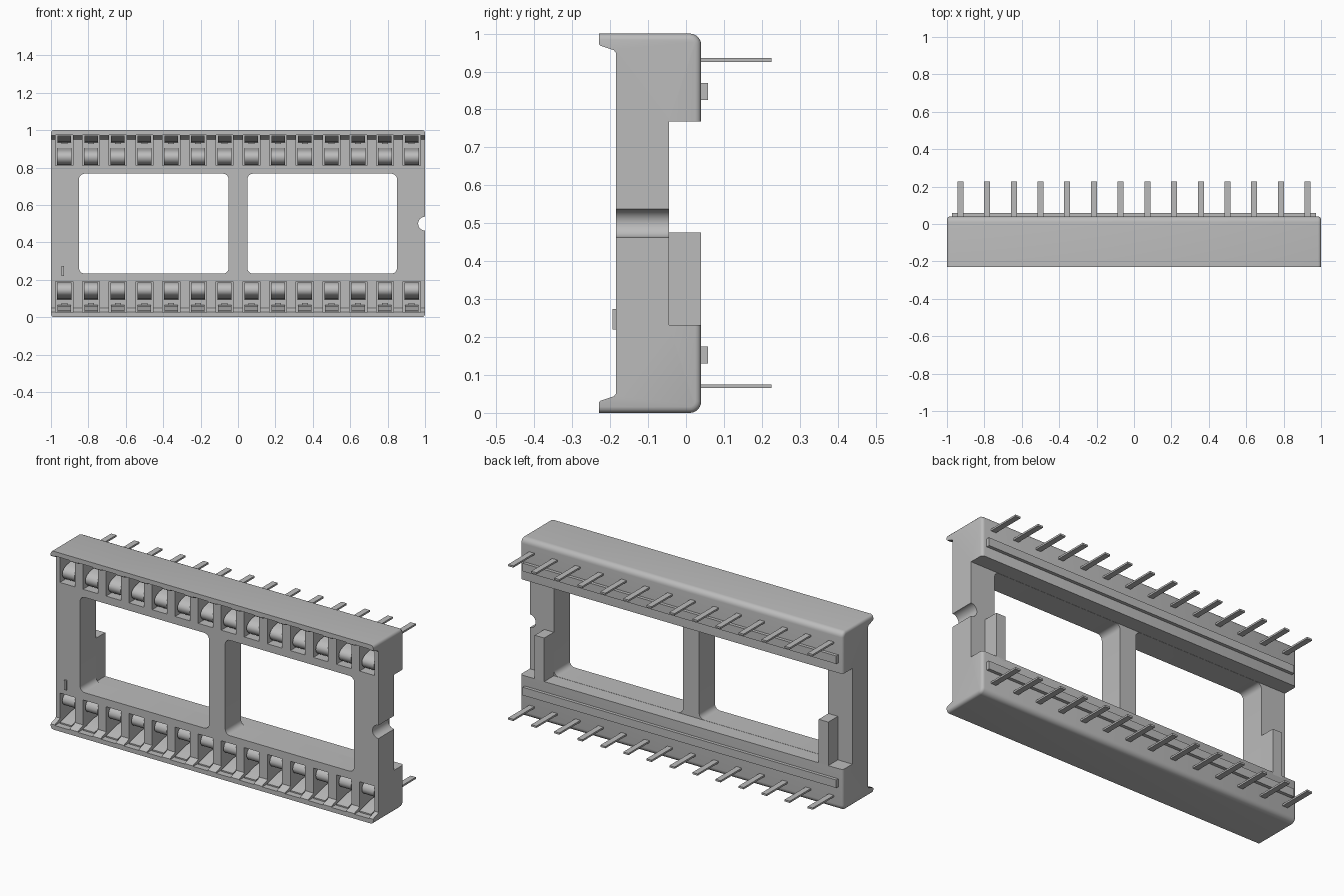
import bpy, bmesh, math

cube = bpy.data.objects.get("Cube")
if cube:
    bpy.data.objects.remove(cube, do_unlink=True)

PINS, PITCH = 14, 2 / 14
PIN_X = [(i - (PINS - 1) / 2) * PITCH for i in range(PINS)]

grey = bpy.data.materials.new("plain grey")
grey.use_nodes = True
grey.diffuse_color = (0.5, 0.5, 0.5, 1)
grey.node_tree.nodes["Principled BSDF"].inputs["Base Color"].default_value = (0.5, 0.5, 0.5, 1)


def finish(name, bm):
    bmesh.ops.recalc_face_normals(bm, faces=bm.faces)
    me = bpy.data.meshes.new(name)
    bm.to_mesh(me)
    bm.free()
    me.materials.append(grey)
    ob = bpy.data.objects.new(name, me)
    bpy.context.collection.objects.link(ob)
    return ob


def activate(ob):
    bpy.ops.object.select_all(action='DESELECT')
    ob.select_set(True)
    bpy.context.view_layer.objects.active = ob


def smooth(ob):
    activate(ob)
    bpy.ops.object.shade_smooth_by_angle(angle=math.radians(35))


def prism(bm, pts, shift):
    """Extrude a closed 3D outline along a vector."""
    face = bm.faces.new([bm.verts.new(p) for p in pts])
    new = bmesh.ops.extrude_face_region(bm, geom=[face])["geom"]
    verts = [g for g in new if isinstance(g, bmesh.types.BMVert)]
    bmesh.ops.translate(bm, verts=verts, vec=shift)


def box(bm, x0, x1, y0, y1, z0, z1):
    prism(bm, [(x0, y0, z0), (x1, y0, z0), (x1, y0, z1), (x0, y0, z1)], (0, y1 - y0, 0))


def arc(cx, cz, r, a0, a1, n):
    return [(cx + r * math.cos(math.radians(a0 + (a1 - a0) * i / n)),
             cz + r * math.sin(math.radians(a0 + (a1 - a0) * i / n))) for i in range(n + 1)]


def flip(z, top):
    return 1 - z if top else z


# Body: one cross-section with lips, rounded back edges and a recessed middle
half = [(-0.185, 0.05), (-0.19, 0.044), (-0.226, 0.032), (-0.23, 0.028), (-0.23, 0)]
half += arc(0.01, 0.03, 0.03, -90, 0, 6) + [(0.04, 0.232), (-0.045, 0.232)]
section = half + [(y, 1 - z) for y, z in reversed(half)]
bm = bmesh.new()
prism(bm, [(-1, y, z) for y, z in section], (2, 0, 0))
ends = []
for e in bm.edges:
    a, b = (v.co for v in e.verts)
    outer = all(c.y > 0.009 or min(c.z, 1 - c.z) < 0.001 for c in (a, b))
    if abs(a.x - b.x) < 0.001 and outer:
        ends.append(e)
bmesh.ops.bevel(bm, geom=ends, offset=0.016, segments=3, profile=0.5, affect='EDGES')
body = finish("socket_body", bm)

# Cutters: two rounded windows, end notch and contact pockets
bm = bmesh.new()
for cx in (-0.45, 0.45):
    outline = []
    for sx, sz, a in ((1, 1, 0), (-1, 1, 90), (-1, -1, 180), (1, -1, 270)):
        outline += arc(cx + sx * 0.37, 0.5 + sz * 0.237, 0.03, a, a + 90, 6)
    prism(bm, [(x, -0.4, z) for x, z in outline], (0, 0.8, 0))
prism(bm, [(x, -0.4, z) for x, z in arc(1.0, 0.5, 0.037, 0, 345, 23)], (0, 0.8, 0))
for x in PIN_X:
    for top in (False, True):
        z0, z1 = sorted((flip(0.025, top), flip(0.19, top)))
        box(bm, x - 0.046, x + 0.046, -0.4, -0.02, z0, z1)
cutter = finish("cutter", bm)
cutter.hide_render = True
cut = body.modifiers.new("cut", 'BOOLEAN')
cut.object = cutter
cut.operation = 'DIFFERENCE'
cut.solver = 'EXACT'
activate(body)
bpy.ops.object.modifier_apply(modifier="cut")
bpy.data.objects.remove(cutter, do_unlink=True)
smooth(body)

# Support blocks on the back of both ends
for side, name in ((-1, "right_end_block"), (1, "left_end_block")):
    bm = bmesh.new()
    x0, x1 = sorted((side * 0.851, side * 0.91))
    box(bm, x0, x1, -0.06, 0.04, 0.22, 0.476)
    finish(name, bm)

# Standoff ridges along the back of the rails
for top, name in ((False, "lower_ridge"), (True, "upper_ridge")):
    bm = bmesh.new()
    z0, z1 = sorted((flip(0.13, top), flip(0.175, top)))
    box(bm, -0.972, 0.972, 0.03, 0.058, z0, z1)
    finish(name, bm)

# Bent spring contacts in the pockets and straight pins behind
spring = [(-0.05, 0.186), (-0.13, 0.186), (-0.155, 0.178), (-0.17, 0.164), (-0.176, 0.148),
          (-0.174, 0.132), (-0.162, 0.118), (-0.14, 0.108), (-0.1, 0.1), (-0.03, 0.095)]
plate = [(-0.2, 0.028), (-0.2, 0.035), (-0.17, 0.042), (-0.1, 0.06), (-0.03, 0.065), (-0.03, 0.028)]
for top, row in ((False, "lower"), (True, "upper")):
    contacts, pins = bmesh.new(), bmesh.new()
    for x in PIN_X:
        for shape, w in ((spring, 0.038), (plate, 0.036)):
            prism(contacts, [(x - w, y, flip(z, top)) for y, z in shape], (2 * w, 0, 0))
        z = flip(0.07, top)
        box(pins, x - 0.016, x + 0.016, -0.03, 0.226, z - 0.005, z + 0.005)
    smooth(finish(row + "_contacts", contacts))
    finish(row + "_pins", pins)

# Small raised bar beside the first pin
bm = bmesh.new()
box(bm, -0.943, -0.93, -0.194, -0.18, 0.22, 0.274)
finish("first_pin_mark", bm)
